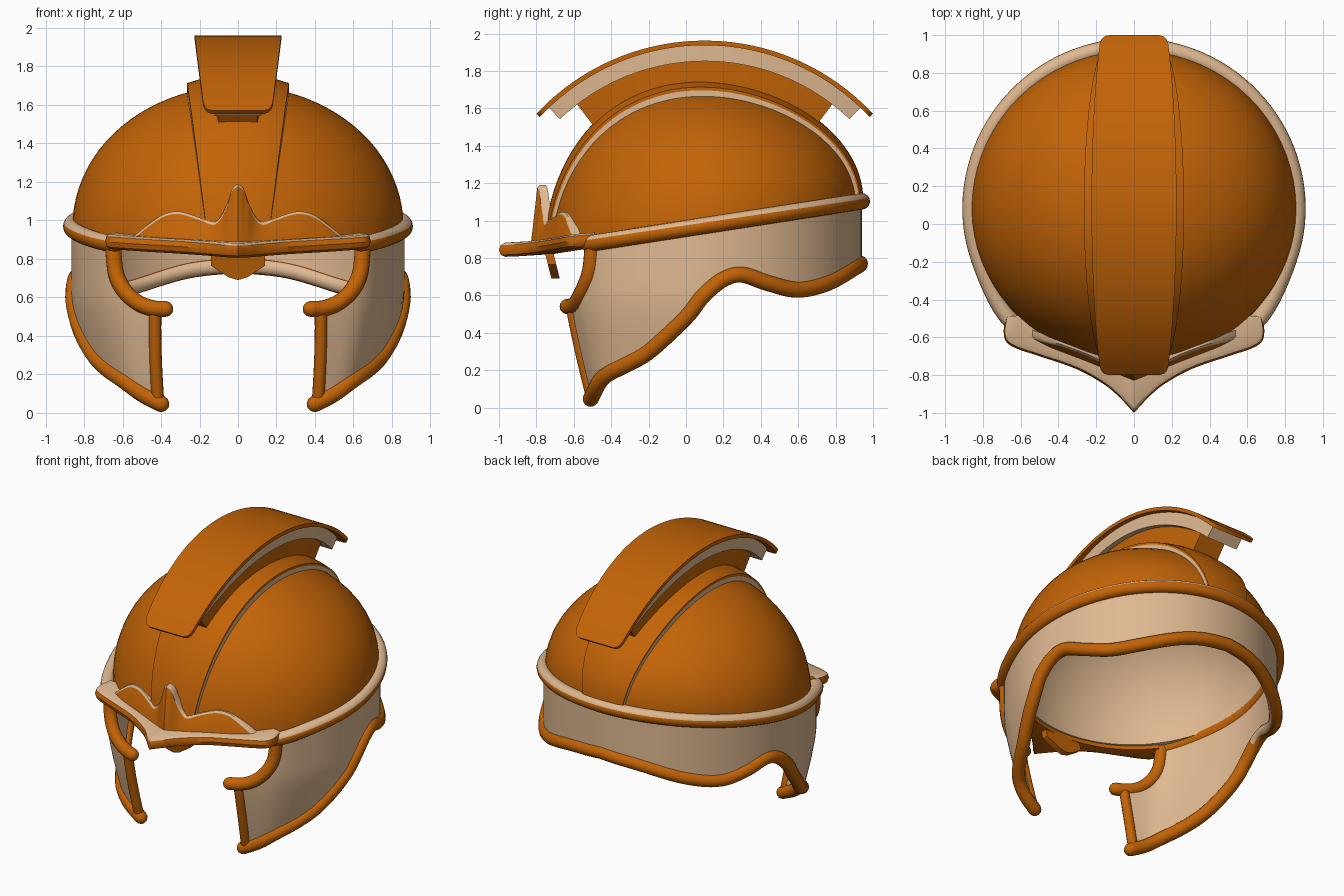
import bpy, bmesh, math
from mathutils import Vector as V

if "Cube" in bpy.data.objects:
    bpy.data.objects.remove(bpy.data.objects["Cube"])

def material(name, rgb):
    m = bpy.data.materials.new(name)
    m.diffuse_color = (*rgb, 1)
    m.use_nodes = True
    m.node_tree.nodes["Principled BSDF"].inputs["Base Color"].default_value = m.diffuse_color
    return m

BROWN = material("burnt orange", (0.54, 0.125, 0.002))
TAN = material("tan", (0.74, 0.485, 0.285))
CY, RX, TOP = 0.08, 0.865, 1.70
rad = math.radians

def loft(name, rings, closed=True, cap=True, pick=None, rule=None, angle=40):
    """Skin a list of equal rings; pick(ring, segment) or rule(normal, centre) gives the material."""
    bm = bmesh.new()
    vs = [[bm.verts.new(p) for p in r] for r in rings]
    m = len(rings[0])
    for i in range(len(rings) - 1):
        for j in range(m if closed else m - 1):
            k = (j + 1) % m
            f = bm.faces.new((vs[i][j], vs[i][k], vs[i + 1][k], vs[i + 1][j]))
            f.material_index = pick(i, j) if pick else 0
    if cap:
        for ring, i in ((vs[0], 0), (vs[-1], len(rings) - 1)):
            f = bm.faces.new(ring)
            f.material_index = pick(i, m // 2) if pick else 0
    bmesh.ops.remove_doubles(bm, verts=bm.verts, dist=1e-5)
    bmesh.ops.recalc_face_normals(bm, faces=bm.faces)
    if rule:
        for f in bm.faces:
            f.material_index = rule(f.normal, f.calc_center_median())
    me = bpy.data.meshes.new(name)
    bm.to_mesh(me)
    bm.free()
    me.materials.append(BROWN)
    me.materials.append(TAN)
    ob = bpy.data.objects.new(name, me)
    bpy.context.collection.objects.link(ob)
    bpy.ops.object.select_all(action='DESELECT')
    ob.select_set(True)
    bpy.context.view_layer.objects.active = ob
    bpy.ops.object.shade_smooth_by_angle(angle=rad(angle))
    return ob

def spline(pts, n=6):
    """Catmull-Rom curve through the points."""
    p = [V(q) for q in pts]
    p = [2 * p[0] - p[1]] + p + [2 * p[-1] - p[-2]]
    out = []
    for i in range(1, len(p) - 2):
        a, b, c, d = p[i - 1:i + 3]
        for s in range(n):
            t = s / n
            out.append(0.5 * (2 * b + (c - a) * t + (2 * a - 5 * b + 4 * c - d) * t * t
                              + (3 * b - a - 3 * c + d) * t ** 3))
    return out + [p[-2]]

def tube(name, pts, r, sides=14, **kw):
    """Round trim with domed ends."""
    rings = []
    def ring(p, t, q):
        u = V((p.x, p.y - CY, 0))
        u = (u - t * u.dot(t)).normalized()
        w = t.cross(u)
        rings.append([p + q * (u * math.cos(a) + w * math.sin(a))
                      for a in (2 * math.pi * k / sides for k in range(sides))])
    tan = [(pts[min(i + 1, len(pts) - 1)] - pts[max(i - 1, 0)]).normalized() for i in range(len(pts))]
    for a in (80, 55, 28):
        ring(pts[0] - tan[0] * r * math.sin(rad(a)), tan[0], r * math.cos(rad(a)))
    for p, t in zip(pts, tan):
        ring(p, t, r)
    for a in (28, 55, 80):
        ring(pts[-1] + tan[-1] * r * math.sin(rad(a)), tan[-1], r * math.cos(rad(a)))
    return loft(name, rings, **kw)

def flip(p):
    return V((-p[0], *p[1:]))

def mirror(ob):
    ob.modifiers.new("mirror", 'MIRROR')

def rim_z(y):
    return 0.957 + 0.155 * y

def ry(c):
    return 0.81 if c > 0 else 0.86

def wall(phi, z, inset=0.0):
    """Point on the helmet wall: phi in degrees, 0 is the front, 180 the back."""
    s = 1 - 0.14 * min(max((0.6 - z) / 0.55, 0), 1) ** 1.3
    c = math.cos(rad(phi))
    bulge = 0.06 * math.exp(-((min(phi, 360 - phi) - 50) / 14) ** 2)
    return V(((RX * s - inset) * math.sin(rad(phi)), CY - (ry(c) * s - inset) * c - bulge, z))

def rim_point(phi):
    p = wall(phi, 1)
    return V((p.x, p.y, rim_z(p.y)))

def lookup(curve, x):
    for a, b in zip(curve, curve[1:]):
        if x <= b[0]:
            t = max((x - a[0]) / (b[0] - a[0]), 0)
            return a[1] + (b[1] - a[1]) * t
    return curve[-1][1]

# Dome: outer shell and tan lining
def dome_point(x, y, s):
    return V((x, y, rim_z(y) + s * (TOP - rim_z(y))))

def dome_ring(theta, k):
    out = []
    for i in range(72):
        a = 2 * math.pi * i / 72
        c, q = math.cos(a), k * math.cos(theta)
        r = 0.81 if c > 0 else 0.84
        out.append(dome_point(q * 0.86 * math.sin(a), CY - q * r * c, k * math.sin(theta)))
    return out

steps = [rad(89.6 * i / 22) for i in range(23)]
dome = [dome_ring(t, 1) for t in steps] + [dome_ring(t, 0.965) for t in reversed(steps)]
loft("dome", dome + [dome[0]], cap=False, pick=lambda i, j: int(i > 22))

# Raised centre band with tan sides
section = [(-1, .985), (-1, 1.045), (-1, 1.07)] + [(f / 4, 1.075) for f in range(-3, 4)] + [(1, 1.07), (1, 1.045), (1, .985)]
section += [(f / 4, .985) for f in range(3, -4, -1)]
band = []
for i in range(49):
    a = rad(-88 + 176 * i / 48)
    w = 0.15 + 0.115 * math.cos(a)
    ring = []
    for f, k in section:
        x = f * w
        q = math.sqrt(1 - (x / RX) ** 2)
        y = CY + (1 + (k - 1) * 0.45) * (0.81 if a < 0 else 0.84) * q * math.sin(a)
        ring.append(dome_point(x, y, k * q * math.cos(a)))
    band.append(ring)
loft("centre_band", band, pick=lambda i, j: int(j in (0, 11)))

# Crest: support, tan layer and top plate
def crest(name, r0, r1, deg, w_mid, w_end, corner, mat):
    rings = []
    ts = [-1, -.99, -.97, -.94] + [-.9 + 1.8 * i / 36 for i in range(37)] + [.94, .97, .99, 1]
    for t in ts:
        a = rad(deg) * t
        e = min(1, max(0, (abs(t) - 0.94) / 0.06))
        w = w_mid + (w_end - w_mid) * t * t - corner * (1 - math.sqrt(1 - e * e))
        rings.append([V((x, 0.1 + r * math.sin(a), 0.732 + r * math.cos(a)))
                      for x, r in ((-w, r0), (-w, r1), (w, r1), (w, r0))])
    loft(name, rings, pick=lambda i, j: mat)

crest("crest_support", 0.965, 1.13, 37.5, 0.16, 0.10, 0, 0)
crest("crest_layer", 1.12, 1.21, 43.7, 0.195, 0.12, 0, 1)
crest("crest_top", 1.205, 1.23, 47, 0.225, 0.175, 0.04, 0)

# Rim around the sides and back, tan on top
on_top = lambda n, c: int(n.z > 0.4)
tube("rim", [rim_point(48 + 264 * i / 80) for i in range(81)], 0.044, 16, rule=on_top)

# Visor with pointed tip
half = spline([(0, -1, .842), (.07, -.925, .845), (.15, -.855, .852), (.3, -.77, .864), (.5, -.7, .876),
               (.62, -.66, .884), (.675, -.625, .888), (.69, -.57, .893), (.68, -.49, .9)], 5)
visor = []
for o in [flip(p) for p in reversed(half[1:])] + half:
    x = o.x * 0.88
    y = CY - 0.81 * math.sqrt(1 - (x / RX) ** 2) + 0.02
    inner = V((x, y, rim_z(y) + .012))
    d = (o - inner).normalized()
    h = V((0, 0, 0.038))
    visor.append([inner + h, o - d * .035 + h, o - d * .01 + h * .7, o,
                  o - d * .01 - h * .7, o - d * .035 - h, inner - h])
loft("visor", visor, rule=on_top)

# Brow ornament: leaning upright plate with tan edge
plan = spline([(0, -.83), (.12, -.785), (.3, -.715), (.45, -.66), (.54, -.615)])
height = spline([(0, 1.19), (.03, 1.165), (.06, 1.08), (.09, 1.02), (.13, .99), (.2, 1.015),
                 (.3, 1.045), (.38, 1.035), (.46, .985), (.54, .92)])
brow = []
for i in range(-54, 55):
    x = i / 100
    y, z = lookup(plan, abs(x)), lookup(height, abs(x))
    lean = 0.035 * min(1, (z - 0.88) / 0.15)
    brow.append([V((x, y, .87)), V((x, y + lean, z - .013)), V((x, y + lean + .012, z)),
                 V((x, y + lean + .045, z)), V((x, y + .05, .87))])
loft("brow_ornament", brow, pick=lambda i, j: int(j in (1, 2)))

# Nose piece under the visor
shape = [(-.14, .86), (-.14, .765), (-.05, .705), (0, .69), (.05, .705), (.14, .765), (.14, .86)]
loft("nose_piece", [[V((x, y + .25 * (.83 - z), z)) for x, z in shape] for y in (-.755, -.71)], angle=30)

# Neck and cheek guard wall
bottom = spline([(33, .047), (42, .1), (51, .17), (61, .235), (70, .31), (84, .48), (91, .6), (98, .685), (105, .71),
                 (115, .665), (127, .63), (141, .66), (162, .74), (180, .77)])
eye = spline([(26.5, .54), (32, .545), (38, .575), (44, .64), (48, .73), (49.5, .87)])
columns = [34 + i for i in range(14)] + [48, 48.5, 49, 49.5] + [51 + 3 * i for i in range(44)]
guard = []
for phi in columns:
    shift = max(0, 4 * (1 - (phi - 34) / 14))
    z0 = lookup(bottom, phi)
    z1 = lookup(eye, phi - shift) if phi < 49.6 else rim_point(phi).z
    rows = [(phi - shift * v / 10, z0 + (z1 - z0) * v / 10) for v in range(11)]
    guard.append([wall(p, z) for p, z in rows] + [wall(p, z, .03) for p, z in reversed(rows)])
guard += [[flip(p) for p in r] for r in reversed(guard[:-1])]
loft("neck_and_cheek_guard", guard, pick=lambda i, j: 1)

# Trims: lower edge (tan where it faces inward at the neck), eye openings, cheek front edges
def neck_lining(n, c):
    out = V((c.x, c.y - CY, 0)).normalized()
    return int(c.y > 0.2 and n.dot(out) < -0.6)

low = [wall(p[0], p[1], .01) for p in bottom]
tube("lower_trim", low + [flip(p) for p in reversed(low[:-1])], 0.043, rule=neck_lining)
mirror(tube("eye_trim", [wall(p[0], p[1], .01) for p in eye], 0.042))
mirror(tube("cheek_edge_trim", [wall(34.5 - 4 * v / 10, .05 + .049 * v, .012) for v in range(11)], 0.032))
